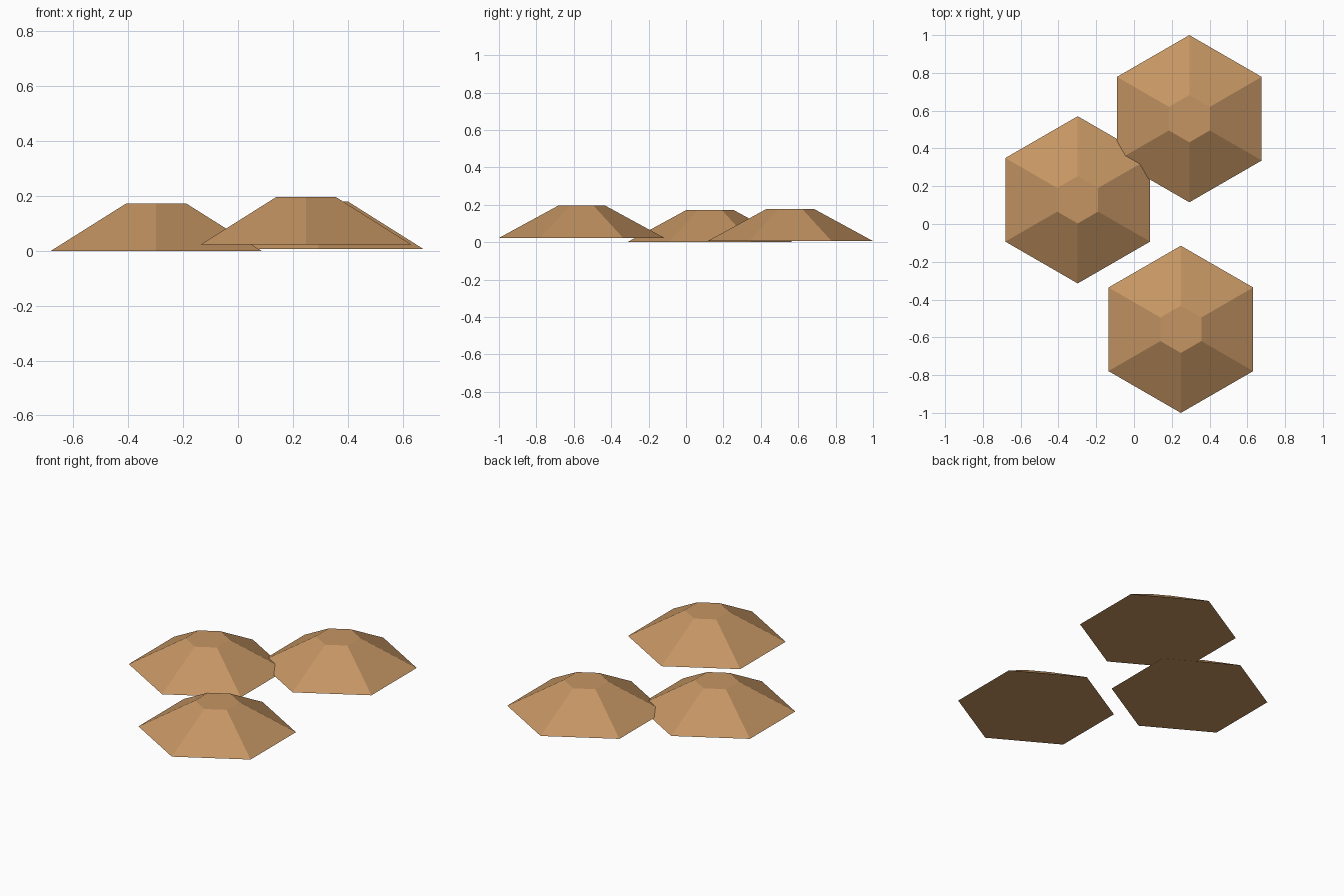
import bpy, bmesh, math

if "Cube" in bpy.data.objects:
    bpy.data.objects.remove(bpy.data.objects["Cube"])

mat = bpy.data.materials.new("light brown")
mat.diffuse_color = (0.56, 0.30, 0.125, 1)
mat.use_nodes = True
mat.node_tree.nodes["Principled BSDF"].inputs["Base Color"].default_value = mat.diffuse_color

R_BASE, R_TOP, HEIGHT = 0.4425, 0.125, 0.173


def mound(name, x, y, z):
    """Low six-sided mound with a flat top, corners pointing front and back."""
    bm = bmesh.new()

    def ring(r, h):
        return [bm.verts.new((r * math.cos(math.radians(30 + 60 * i)),
                              r * math.sin(math.radians(30 + 60 * i)), h))
                for i in range(6)]

    low, high = ring(R_BASE, 0), ring(R_TOP, HEIGHT)
    bm.faces.new(low[::-1])
    bm.faces.new(high)
    for i in range(6):
        j = (i + 1) % 6
        bm.faces.new((low[i], low[j], high[j], high[i]))
    mesh = bpy.data.meshes.new(name)
    bm.to_mesh(mesh)
    bm.free()
    mesh.materials.append(mat)
    obj = bpy.data.objects.new(name, mesh)
    obj.location = (x, y, z)
    bpy.context.collection.objects.link(obj)


# Three mounds, each at a slightly different height
mound("left_mound", -0.298, 0.128, 0.0)
mound("back_mound", 0.293, 0.5575, 0.006)
mound("front_mound", 0.248, -0.5575, 0.023)
